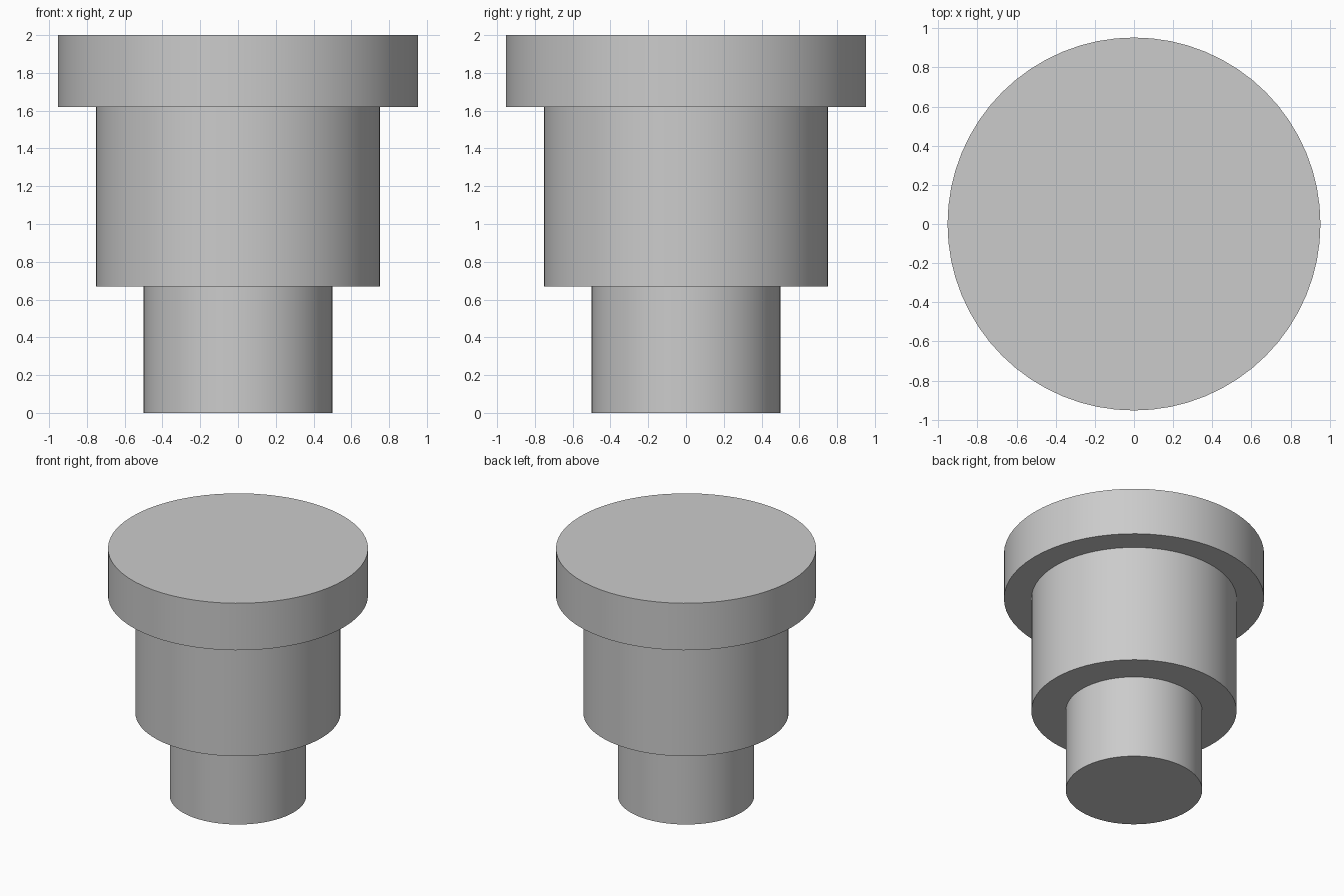
import bpy

cube = bpy.data.objects.get("Cube")
if cube:
    bpy.data.objects.remove(cube, do_unlink=True)

# Single plain grey
grey = bpy.data.materials.new("plain grey")
grey.use_nodes = True
colour = (0.6, 0.6, 0.6, 1)
grey.diffuse_color = colour
grey.node_tree.nodes["Principled BSDF"].inputs["Base Color"].default_value = colour

# Stepped outline: radius and height pairs from the bottom centre to the top centre
profile = [(0, 0), (0.5, 0), (0.5, 0.67), (0.752, 0.67),
           (0.752, 1.62), (0.953, 1.62), (0.953, 2), (0, 2)]


def lathe(name, outline, sides):
    """Spin an outline around the z axis into one closed solid."""
    mesh = bpy.data.meshes.new(name)
    edges = [(i, i + 1) for i in range(len(outline) - 1)]
    mesh.from_pydata([(r, 0, z) for r, z in outline], edges, [])
    obj = bpy.data.objects.new(name, mesh)
    bpy.context.collection.objects.link(obj)
    screw = obj.modifiers.new("Spin", 'SCREW')
    screw.steps = screw.render_steps = sides
    screw.use_merge_vertices = True
    screw.use_normal_calculate = True
    bpy.ops.object.select_all(action='DESELECT')
    obj.select_set(True)
    bpy.context.view_layer.objects.active = obj
    bpy.ops.object.modifier_apply(modifier=screw.name)
    # Outward normals, then round sides with crisp step edges
    bpy.ops.object.mode_set(mode='EDIT')
    bpy.ops.mesh.select_all(action='SELECT')
    bpy.ops.mesh.remove_doubles(threshold=0.0001)
    bpy.ops.mesh.normals_make_consistent(inside=False)
    bpy.ops.object.mode_set(mode='OBJECT')
    bpy.ops.object.shade_smooth_by_angle()
    obj.data.materials.clear()
    obj.data.materials.append(grey)
    return obj


# Stem, body and top flange as one turned part
lathe("stepped_plug", profile, 64)
